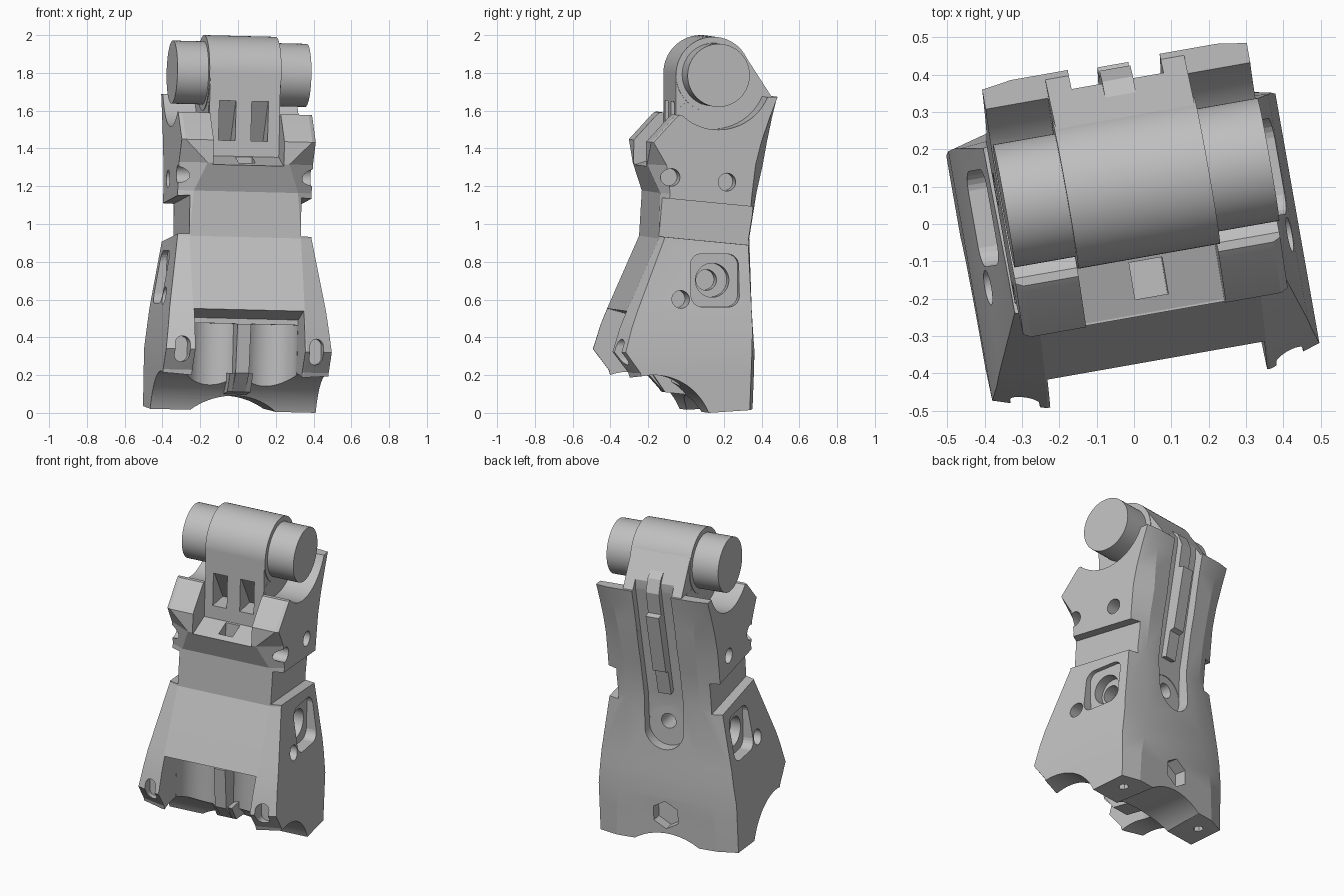
import bpy, bmesh, math
from mathutils import Matrix, Vector

if "Cube" in bpy.data.objects:
    bpy.data.objects.remove(bpy.data.objects["Cube"], do_unlink=True)

grey = bpy.data.materials.new("plain grey")
grey.use_nodes = True
grey.diffuse_color = (0.52, 0.52, 0.52, 1)
grey.node_tree.nodes["Principled BSDF"].inputs["Base Color"].default_value = (0.52, 0.52, 0.52, 1)


def finish(name, bm):
    bmesh.ops.recalc_face_normals(bm, faces=bm.faces[:])
    mesh = bpy.data.meshes.new(name)
    bm.to_mesh(mesh)
    bm.free()
    mesh.materials.append(grey)
    ob = bpy.data.objects.new(name, mesh)
    bpy.context.scene.collection.objects.link(ob)
    return ob


def prism(name, pts, x0, x1):
    """Side profile of (y, z) points, extruded along x."""
    bm = bmesh.new()
    face = bm.faces.new([bm.verts.new((x0, y, z)) for y, z in pts])
    new = bmesh.ops.extrude_face_region(bm, geom=[face])["geom"]
    bmesh.ops.translate(bm, vec=(x1 - x0, 0, 0),
                        verts=[v for v in new if isinstance(v, bmesh.types.BMVert)])
    return finish(name, bm)


def box(name, x0, x1, y0, y1, z0, z1):
    return prism(name, [(y0, z0), (y1, z0), (y1, z1), (y0, z1)], x0, x1)


def rod(name, p, q, r, sides=48):
    p, q = Vector(p), Vector(q)
    turn = (q - p).to_track_quat('Z', 'Y').to_matrix().to_4x4()
    bm = bmesh.new()
    bmesh.ops.create_cone(bm, cap_ends=True, segments=sides, radius1=r, radius2=r,
                          depth=(q - p).length, matrix=Matrix.Translation((p + q) / 2) @ turn)
    return finish(name, bm)


def cut(cutter, *targets):
    for ob in targets:
        mod = ob.modifiers.new("cut", 'BOOLEAN')
        mod.operation, mod.solver, mod.object = 'DIFFERENCE', 'EXACT', cutter
        deps = bpy.context.evaluated_depsgraph_get()
        mesh = bpy.data.meshes.new_from_object(ob.evaluated_get(deps))
        ob.modifiers.clear()
        ob.data = mesh
    bpy.data.objects.remove(cutter, do_unlink=True)


# Body: stacked sections of
# height, half width, front, back, front chamfer (x, y), back chamfer (x, y)
sections = [
    (0.0, .445, -.30, .303, .14, .03, .12, .036),
    (.21, .445, -.36, .312, .14, .04, .13, .038),
    (.32, .445, -.445, .318, .14, .045, .15, .04),
    (.45, .430, -.405, .318, .13, .04, .19, .035),
    (.54, .420, -.368, .312, .12, .035, .18, .032),
    (.92, .360, -.20, .297, .06, .02, .12, .028),
    (1.16, .360, -.19, .335, .08, .04, .12, .045),
    (1.31, .360, -.25, .368, .14, .08, .12, .06),
    (1.43, .360, -.25, .388, .02, .01, .11, .05),
    (1.56, .360, -.13, .413, .02, .01, .10, .03),
    (1.67, .360, .00, .437, .02, .01, .08, .012),
]
bm = bmesh.new()
rings = []
for z, w, f, b, cx, cy, bx, by in sections:
    half = [(w - cx, f), (w, f + cy), (w, b - by), (w - bx, b)]
    loop = half + [(-x, y) for x, y in reversed(half)]
    rings.append([bm.verts.new((x, y, z)) for x, y in loop])
for low, high in zip(rings, rings[1:]):
    for i in range(8):
        j = (i + 1) % 8
        bm.faces.new((low[i], low[j], high[j], high[i]))
bm.faces.new(rings[0])
bm.faces.new(rings[-1])
body = finish("body", bm)

# Hinge barrel, pin and neck
AY, AZ = .108, 1.785
barrel = rod("hinge_barrel", (-.193, AY, AZ), (.193, AY, AZ), .2, 64)
pin = rod("hinge_pin", (-.36, AY, AZ), (.36, AY, AZ), .167, 64)
neck = prism("neck", [(-.09, 1.25), (-.092, AZ), (AY, 1.92), (.28, 1.885),
                      (.425, 1.665), (.34, 1.25)], -.189, .189)

# Side cuts, mirrored
for s in (-1, 1):
    # Saddle beside the barrel
    cut(rod("saddle_cutter", (s * .19, AY, AZ), (s * .6, AY, AZ), .288, 64), body)
    # Flat tops of the front ears
    cut(box("ear_cutter", s * .185, s * .6, -.4, -.07, 1.575, 1.8), body)
    # Waist band
    cut(prism("waist_cutter", [(-.5, .96), (.5, .865), (.5, 1.07), (-.5, 1.165)],
              s * .3, s * .6), body)
    # Rounded square recess with a stepped hole
    outline = []
    for k in range(24):
        a = 2 * math.pi * (k + .5) / 24
        outline.append((.086 + math.copysign(.07, math.cos(a)) + .06 * math.cos(a),
                        .70 + math.copysign(.08, math.sin(a)) + .06 * math.sin(a)))
    cut(prism("recess_cutter", outline, s * .345, s * .6), body)
    cut(rod("recess_hole_cutter", (s * .28, .08, .70), (s * .6, .08, .70), .09), body)
    cut(rod("recess_core_cutter", (s * .2, .06, .70), (s * .6, .06, .70), .055), body)
    # Small round side holes
    for y, z in ((-.10, .6), (-.145, 1.245), (.155, 1.22)):
        cut(rod("side_hole_cutter", (s * .27, y, z), (s * .6, y, z), .047, 32), body)
    # Upright slots in the front feet
    for z in (.29, .35):
        cut(rod("foot_slot_cutter", (s * .36, -.6, z), (s * .36, -.34, z), .038, 32), body)
    cut(box("foot_slot_cutter", s * .36 - .038, s * .36 + .038, -.6, -.34, .29, .35), body)
    # Neck windows, with a back wall that slants inward at the foot
    cut(prism("window_cutter", [(-.3, 1.43), (.05, 1.43), (-.08, 1.64), (-.3, 1.64)],
              s * .087 - .05, s * .087 + .04), neck, body)
    # Holes under the base
    cut(rod("base_hole_cutter", (s * .34, .19, -.1), (s * .34, .19, .08), .03, 6), body)

# Platform between the ears, with its small notch
cut(prism("platform_cutter", [(-.6, 1.3), (-.24, 1.3), (-.08, 1.35), (-.08, 2.1), (-.6, 2.1)],
          -.19, .19), body)
cut(box("notch_cutter", -.045, .045, -.2, -.1, 1.22, 1.5), body)

# Base: cross arch, shallow centre arch, rising sole and front pocket with two hollow bays
cut(rod("arch_cutter", (-.7, -.25, -.12), (.7, -.25, -.12), .32, 96), body)
cut(rod("centre_arch_cutter", (0, -.8, -.29), (0, .8, -.29), .37, 96), body)
cut(prism("sole_cutter", [(.05, -.1), (.05, 0), (.5, .03), (.5, -.1)], -.7, .7), body)
cut(prism("pocket_cutter", [(-.7, -.1), (-.2, -.1), (-.2, .488), (-.7, .625)],
          -.295, .295), body)
for s in (-1, 1):
    cut(rod("bay_cutter", (s * .15, -.2, -.1), (s * .15, -.2, .46), .1445, 64), body)

# Rib between the bays, widening at its foot
prism("pocket_rib", [(.02, .46), (-.24, .46), (-.21, .2), (-.12, .1), (.02, .09)], -.036, .036)
prism("rib_foot", [(.02, .2), (-.19, .2), (-.12, .1), (.02, .085)], -.062, .062)

# Back groove with round lower end, its hole, and the lower notch
cut(prism("groove_cutter", [(.238, .74), (.245, .95), (.385, 1.67), (.385, 2.2),
                            (.7, 2.2), (.7, .74)], -.125, .125), body, neck)
cut(rod("groove_end_cutter", (0, .238, .745), (0, .6, .745), .125), body)
cut(rod("back_hole_cutter", (0, .1, .775), (0, .5, .775), .047, 32), body)
cut(rod("back_notch_cutter", (0, .24, .2), (0, .6, .2), .09, 6), body)

# Latch bar lying in the groove
prism("latch_bar", [(.2, .99), (.285, .97), (.32, 1.13), (.35, 1.14), (.43, 1.52),
                    (.395, 1.53), (.42, 1.67), (.39, 1.75), (.30, 1.82), (.2, 1.82)], -.042, .042)

# Set the whole model at its slight turn and lean
pose = (Matrix.Rotation(math.radians(10), 4, 'Z') @ Matrix.Translation((-.019, 0, .011))
        @ Matrix.Rotation(math.radians(1.4), 4, 'Y'))
bpy.ops.object.select_all(action='DESELECT')
for ob in bpy.context.scene.objects:
    if ob.type == 'MESH' and grey.name in ob.data.materials:
        ob.data.transform(pose)
        ob.select_set(True)
        bpy.context.view_layer.objects.active = ob
bpy.ops.object.shade_smooth_by_angle(angle=math.radians(14))
